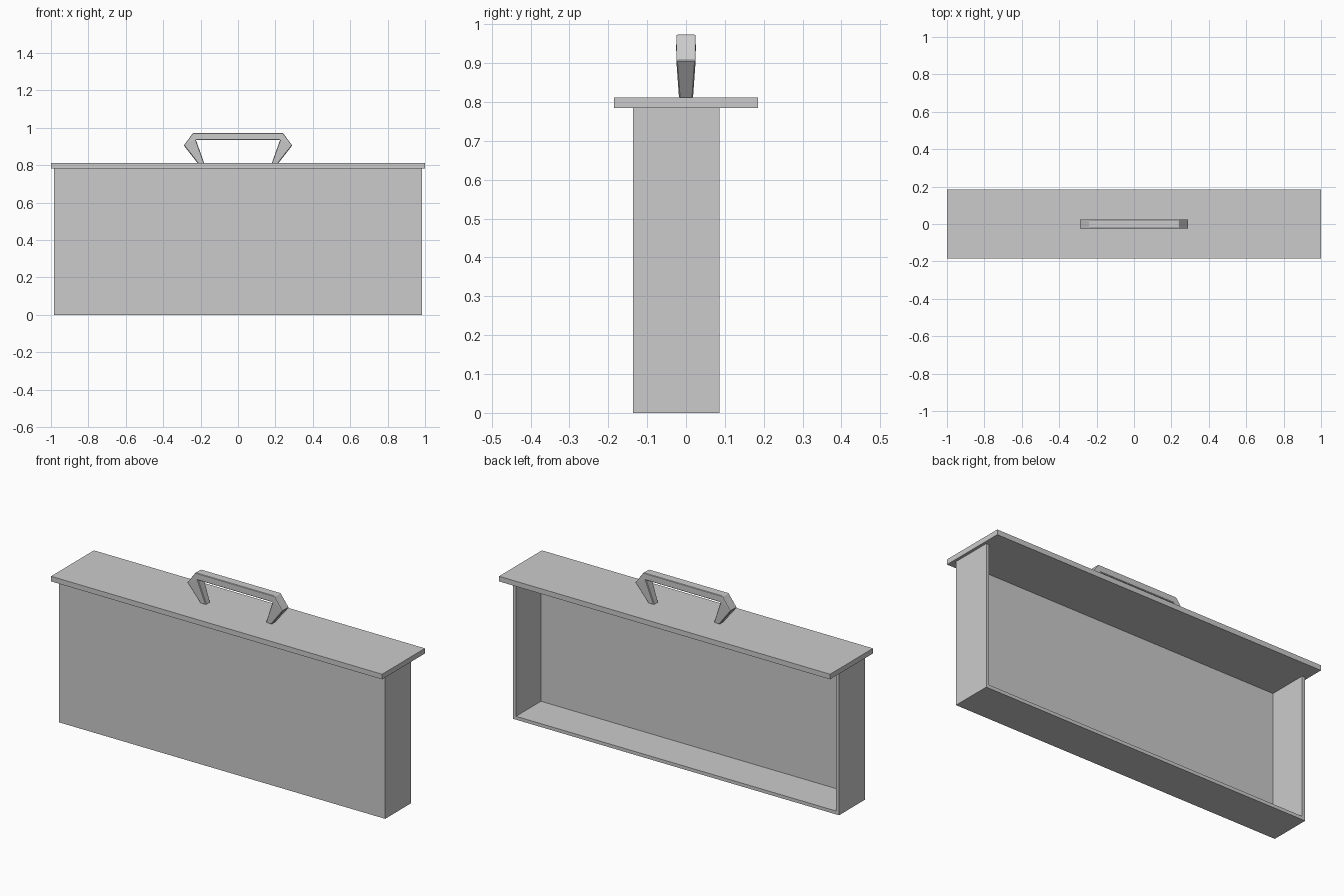
import bpy
import bmesh

default = bpy.data.objects.get("Cube")
if default:
    bpy.data.objects.remove(default)

# One plain grey for every part
grey = bpy.data.materials.new("plain_grey")
grey.use_nodes = True
GREY = (0.6, 0.6, 0.6, 1)
grey.diffuse_color = GREY
grey.node_tree.nodes["Principled BSDF"].inputs["Base Color"].default_value = GREY


def finish(bm, name):
    bmesh.ops.recalc_face_normals(bm, faces=bm.faces)
    mesh = bpy.data.meshes.new(name)
    bm.to_mesh(mesh)
    bm.free()
    mesh.materials.append(grey)
    obj = bpy.data.objects.new(name, mesh)
    bpy.context.collection.objects.link(obj)
    return obj


def box(low, high):
    bm = bmesh.new()
    bmesh.ops.create_cube(bm, size=1)
    for v in bm.verts:
        v.co = [(a + b) / 2 + c * (b - a) for a, b, c in zip(low, high, v.co)]
    return bm


# Tray: open at the back, its top rim hidden inside the lid
WALL, SHEET, BACK, FRONT = 0.026, 0.008, 0.086, -0.137
bm = box((-0.985, FRONT, 0), (0.985, BACK, 0.811))
bm.normal_update()
opening = max(bm.faces, key=lambda f: f.normal.y)
bmesh.ops.inset_region(bm, faces=[opening], thickness=WALL)
pocket = bmesh.ops.extrude_discrete_faces(bm, faces=[opening])["faces"][0]
for v in pocket.verts:
    v.co.y = FRONT + SHEET
finish(bm, "tray")

# Lid: flat overhanging slab
finish(box((-1, -0.185, 0.784), (1, 0.185, 0.812)), "lid")

# Handle: mirrored profile of (x, z, half depth), narrower at the feet
outer = [(0.215, 0.81, 0.018), (0.29, 0.906, 0.025), (0.24, 0.973, 0.025)]
inner = [(0.225, 0.936, 0.025), (0.18, 0.81, 0.018)]


def mirrored(points):
    return [(-x, z, d) for x, z, d in points]


bm = bmesh.new()
sides = []
for sign in (-1, 1):
    right, left = [
        [bm.verts.new((x, sign * d, z)) for x, z, d in pts]
        for pts in (outer + inner, mirrored(outer + inner))
    ]
    # Each leg, its elbow, and the grip between them
    for a in (right, left):
        bm.faces.new((a[0], a[1], a[3], a[4]))
        bm.faces.new((a[1], a[2], a[3]))
    bm.faces.new((right[2], left[2], left[3], right[3]))
    sides.append(right + left[::-1])
front, back = sides
# Outline order: right outside, left outside, left foot, inside, right foot
order = [0, 1, 2, 7, 8, 9, 5, 6, 3, 4]
for i, j in zip(order, order[1:] + order[:1]):
    bm.faces.new((front[i], front[j], back[j], back[i]))
handle = finish(bm, "handle")
bevel = handle.modifiers.new("softened_edges", "BEVEL")
bevel.width = 0.003
bevel.segments = 1
